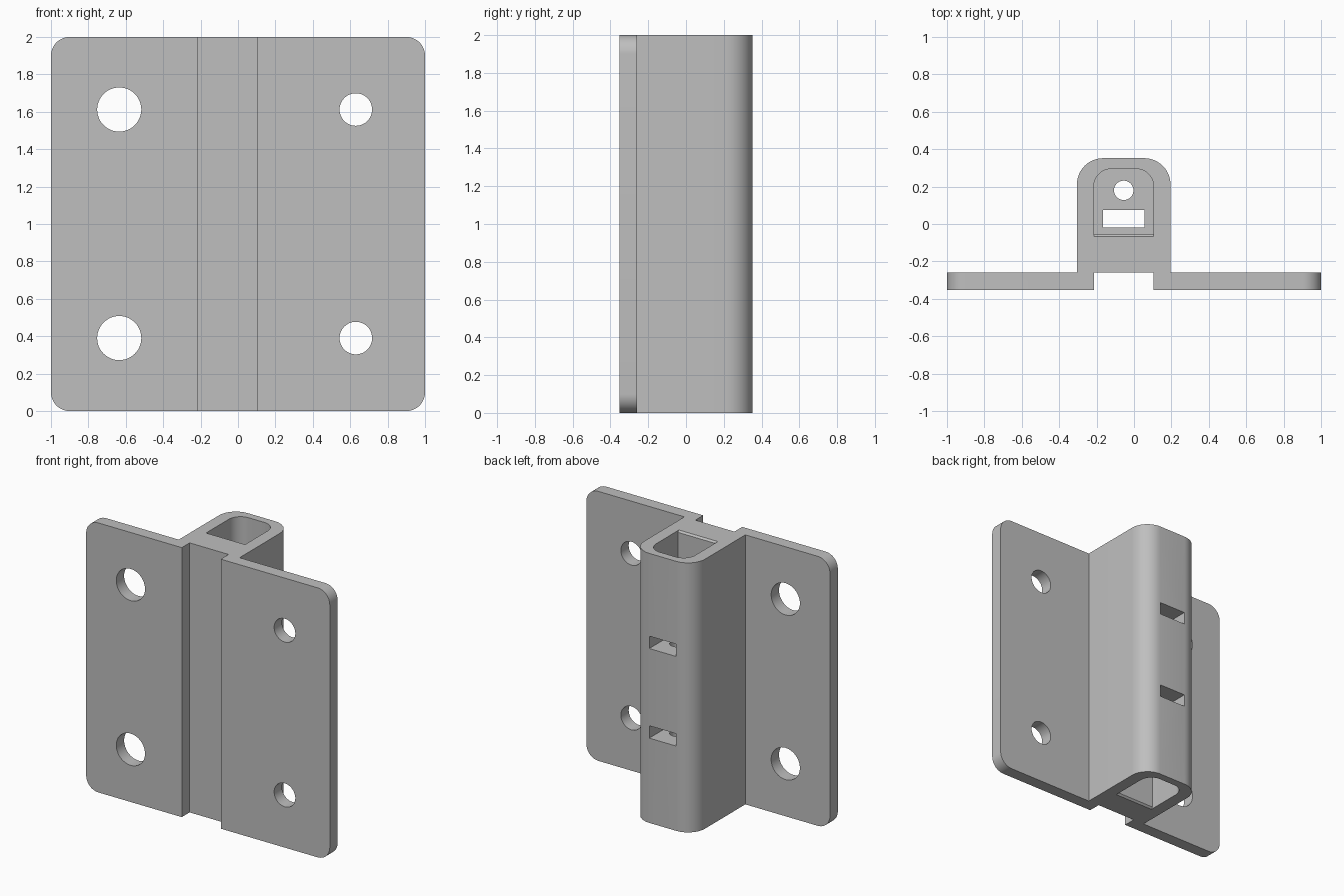
import bpy, bmesh, math
from mathutils import Matrix

cube = bpy.data.objects.get("Cube")
if cube:
    bpy.data.objects.remove(cube, do_unlink=True)

grey = bpy.data.materials.new("light_grey")
grey.use_nodes = True
grey.diffuse_color = (0.52, 0.52, 0.52, 1)
grey.node_tree.nodes["Principled BSDF"].inputs["Base Color"].default_value = grey.diffuse_color

UP = Matrix.Identity(4)                          # outline in x, y, extruded along z
ACROSS = Matrix.Rotation(math.pi / 2, 4, 'X')    # outline in x, z, extruded along -y


def rounded_rect(x0, x1, y0, y1, front=0, back=0, steps=12):
    """Counter-clockwise rectangle with rounded low-y and high-y corners."""
    corners = ((x0, y0, 1, 1, front, 180), (x1, y0, -1, 1, front, 270),
               (x1, y1, -1, -1, back, 0), (x0, y1, 1, -1, back, 90))
    pts = []
    for x, y, sx, sy, r, start in corners:
        if not r:
            pts.append((x, y))
            continue
        for i in range(steps + 1):
            a = math.radians(start + 90 * i / steps)
            pts.append((x + sx * r + r * math.cos(a), y + sy * r + r * math.sin(a)))
    return pts


def circle(x, y, r, n=48):
    return [(x + r * math.cos(math.tau * i / n), y + r * math.sin(math.tau * i / n))
            for i in range(n)]


def prism(name, outline, low, high, frame=UP):
    bm = bmesh.new()
    face = bm.faces.new([bm.verts.new((u, v, low)) for u, v in outline])
    side = bmesh.ops.extrude_face_region(bm, geom=[face])["geom"]
    bmesh.ops.translate(bm, verts=[v for v in side if isinstance(v, bmesh.types.BMVert)],
                        vec=(0, 0, high - low))
    bmesh.ops.transform(bm, matrix=frame, verts=bm.verts)
    bmesh.ops.recalc_face_normals(bm, faces=bm.faces)
    mesh = bpy.data.meshes.new(name)
    bm.to_mesh(mesh)
    bm.free()
    mesh.materials.append(grey)
    obj = bpy.data.objects.new(name, mesh)
    bpy.context.collection.objects.link(obj)
    return obj


def combine(body, tool, operation='DIFFERENCE'):
    mod = body.modifiers.new("boolean", 'BOOLEAN')
    mod.operation, mod.solver, mod.object = operation, 'EXACT', tool
    bpy.context.view_layer.update()
    graph = bpy.context.evaluated_depsgraph_get()
    mesh = bpy.data.meshes.new_from_object(body.evaluated_get(graph))
    body.modifiers.clear()
    body.data = mesh
    bpy.data.objects.remove(tool, do_unlink=True)


# Mounting plate with rounded corners, and the upright housing behind it
bracket = prism("hinge_bracket", rounded_rect(-1, 1, 0, 2, 0.1, 0.1), 0.26, 0.352, ACROSS)
combine(bracket, prism("housing", rounded_rect(-0.305, 0.195, -0.30, 0.352, 0, 0.14), 0, 2),
        'UNION')

# Groove down the front of the plate
combine(bracket, prism("groove", rounded_rect(-0.215, 0.105, -0.5, -0.26), -0.1, 2.1))

# Screw holes, larger on one wing
for x, r in ((-0.635, 0.118), (0.63, 0.087)):
    for z in (0.39, 1.612):
        combine(bracket, prism("screw_hole", circle(x, z, r), 0.2, 0.5, ACROSS))

# Deep pockets in the top and bottom, each with a chamfered front lip
pocket = rounded_rect(-0.215, 0.105, -0.055, 0.295, 0, 0.095)
for low, high, rim in ((-0.1, 0.5, 0), (1.5, 2.1, 2)):
    combine(bracket, prism("pocket", pocket, low, high))
    lip = prism("lip", rounded_rect(-0.215, 0.105, -0.009, 0.009), -0.009, 0.009)
    lip.matrix_world = Matrix.Translation((0, -0.055, rim)) @ Matrix.Rotation(math.pi / 4, 4, 'X')
    combine(bracket, lip)

# Slots entering from the back, then the upright passage and pin hole joining them
for z in (0.675, 1.34):
    combine(bracket, prism("back_slot", rounded_rect(-0.165, 0.055, z - 0.046, z + 0.046),
                           -0.5, -0.02, ACROSS))
combine(bracket, prism("passage", rounded_rect(-0.165, 0.055, -0.02, 0.075), 0.3, 1.7))
combine(bracket, prism("pin_hole", circle(-0.055, 0.18, 0.052, 32), 0.3, 1.7))

# Smooth the rounded edges and keep the rest crisp
bpy.ops.object.select_all(action='DESELECT')
bracket.select_set(True)
bpy.context.view_layer.objects.active = bracket
bpy.ops.object.shade_smooth_by_angle(angle=math.radians(30))
